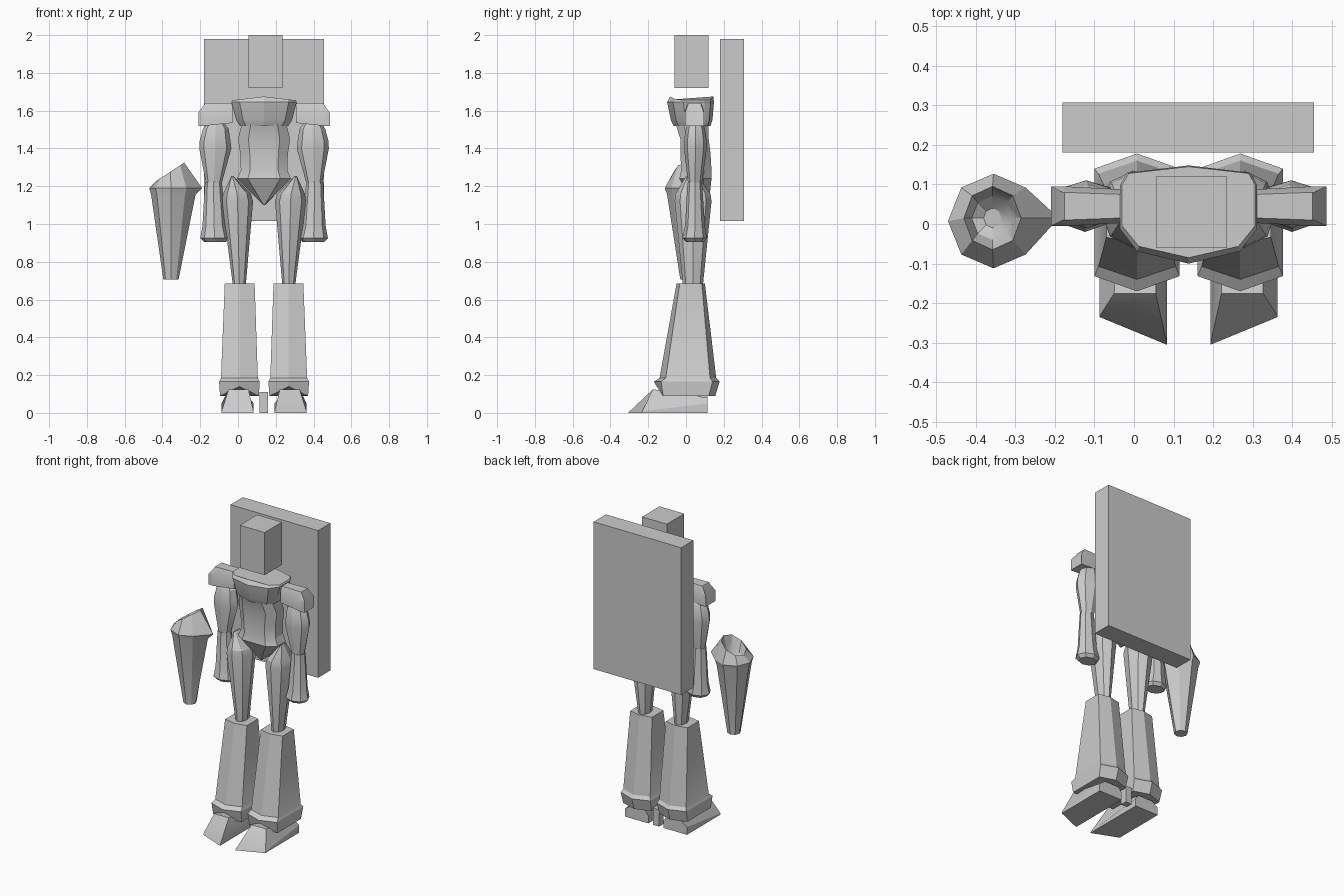
import bpy, bmesh, math

if "Cube" in bpy.data.objects:
    bpy.data.objects.remove(bpy.data.objects["Cube"])

MID = 0.138  # symmetry plane of the figure
grey = bpy.data.materials.new("plain grey")
grey.diffuse_color = (0.6, 0.6, 0.6, 1)
grey.use_nodes = True
grey.node_tree.nodes["Principled BSDF"].inputs["Base Color"].default_value = grey.diffuse_color

OCT = [(math.cos(math.radians(a)), math.sin(math.radians(a))) for a in range(0, 360, 45)]
BLOCK = [(1, -.5), (1, .5), (.6, 1), (-.6, 1), (-1, .5), (-1, -.5), (-.6, -1), (.6, -1)]
HEX = [(1, -.78), (1, .78), (0, 1), (-1, .78), (-1, -.78), (0, -1)]
RECT = [(1, -1), (1, 1), (-1, 1), (-1, -1)]


def ring(shape, z, x0, x1, y0, y1):
    """Cross-section scaled to the given limits at height z."""
    return [((x0 + x1) / 2 + u * (x1 - x0) / 2, (y0 + y1) / 2 + v * (y1 - y0) / 2, z)
            for u, v in shape]


def loft(name, rings, mirror=False):
    """Skin the rings, cap both ends; optionally add the mirrored twin."""
    for side in ((1, -1) if mirror else (1,)):
        bm = bmesh.new()
        loops = [[bm.verts.new((x if side == 1 else 2 * MID - x, y, z)) for x, y, z in r]
                 for r in rings]
        n = len(loops[0])
        for a, b in zip(loops, loops[1:]):
            for i in range(n):
                j = (i + 1) % n
                bm.faces.new((a[i], a[j], b[j], b[i]))
        bm.faces.new(loops[0][::-1])
        bm.faces.new(loops[-1])
        bmesh.ops.remove_doubles(bm, verts=bm.verts[:], dist=0.0005)
        bmesh.ops.recalc_face_normals(bm, faces=bm.faces[:])
        mesh = bpy.data.meshes.new(name)
        bm.to_mesh(mesh)
        bm.free()
        mesh.materials.append(grey)
        suffix = ("_right" if side == 1 else "_left") if mirror else ""
        ob = bpy.data.objects.new(name + suffix, mesh)
        bpy.context.collection.objects.link(ob)
        bpy.ops.object.select_all(action='DESELECT')
        ob.select_set(True)
        bpy.context.view_layer.objects.active = ob
        bpy.ops.object.shade_smooth_by_angle(angle=math.radians(25))


def stack(name, shape, rows, mirror=False):
    loft(name, [ring(shape, *r) for r in rows], mirror)


# Head block, back panel and small block between the heels
stack("head", RECT, [(1.72, .055, .235, -.06, .12), (2.0, .055, .235, -.06, .12)])
stack("back_panel", RECT, [(1.015, -.18, .455, .18, .307), (1.98, -.18, .455, .18, .307)])
stack("heel_block", RECT, [(0, .115, .16, .07, .115), (.11, .115, .16, .07, .115)])

# Chest: faceted plate with a raised centre line
CHEST = [(1, -.3), (1, .6), (.9, .85), (0, 1), (-.9, .85), (-1, .6),
         (-1, -.3), (-.75, -.75), (0, -1), (.75, -.75)]
chest = [ring(CHEST, 1.52, .01, .266, -.065, .13), ring(CHEST, 1.55, -.01, .286, -.08, .14),
         ring(CHEST, 1.645, -.035, .311, -.1, .148)]
top = ring(CHEST, 1.66, -.03, .306, -.085, .145)
chest.append([(x, y, 1.655 + .02 * (1 - abs(x - MID) / .17)) for x, y, z in top])
loft("chest", chest)

# Abdomen with pointed crotch
stack("abdomen", BLOCK, [
    (1.1, .133, .143, .04, .12), (1.24, -.005, .281, -.035, .135), (1.285, .015, .261, -.025, .135),
    (1.37, .012, .264, -.03, .13), (1.45, .0, .276, -.03, .12), (1.53, .02, .256, -.055, .12)])

# Shoulder pads: tapered bars running out from the chest
PAD = [(0, 1.53), (.0, 1.60), (.015, 1.64), (.085, 1.64), (.1, 1.60), (.1, 1.53)]
loft("shoulder_pad", [[(x, .045 + (y - .05) * s, z if z > 1.53 else low) for y, z in PAD]
                      for x, s, low in ((-.03, .85, 1.535), (-.175, 1.0, 1.52))]
     + [[(-.21 if z < 1.62 else -.18, .045 + (y - .05), z - .01) for y, z in PAD]], True)

# Arms
stack("upper_arm", OCT, [
    (1.22, -.17, -.085, .01, .085), (1.40, -.205, -.035, -.01, .11),
    (1.44, -.203, -.04, -.01, .11), (1.505, -.185, -.05, .0, .1), (1.53, -.165, -.07, .01, .09)], True)
stack("forearm", OCT, [
    (.905, -.18, -.065, .0, .095), (.925, -.2, -.047, -.02, .11), (.99, -.188, -.065, -.005, .1),
    (1.22, -.175, -.085, .008, .085)], True)

# Thighs with an off-centre peak
thigh = [ring(OCT, .66, -.025, .04, -.015, .088), ring(OCT, 1.12, -.085, .08, -.06, .135),
         ring(OCT, 1.16, -.078, .068, -.055, .13), ring(OCT, 1.255, -.035, -.025, .0, .06)]
loft("thigh", thigh, True)

# Flared shins with a hem that lifts at the front
hem = [ring(HEX, .09, -.095, .11, -.155, .155), ring(HEX, .165, -.1, .115, -.17, .178)]
hem[0] = [(x, y, .14 if y < -.14 else z) for x, y, z in hem[0]]
loft("shin", hem + [ring(HEX, .185, -.09, .105, -.14, .16),
                    ring(HEX, .685, -.07, .088, -.05, .1)], True)

# Feet: slanted toe, sloping instep and narrower top
loft("foot", [
    [(.083, -.305, 0), (.083, .115, 0), (-.087, .115, 0), (-.087, -.235, 0)],
    [(.083, -.303, .004), (.083, .115, .05), (-.087, .115, .05), (-.087, -.233, .008)],
    [(.055, -.175, .125), (.06, .115, .08), (-.045, .115, .08), (-.05, -.175, .125)]], True)

# Separate tapered gauntlet with a slanted rim and hollow top
def slanted(x0, x1, y0, y1, drop):
    return [(x, y, 1.325 - .66 * (-.285 - x) - drop)
            for x, y, z in ring(OCT, 0, x0, x1, y0, y1)]

outer = ring(OCT, 1.19, -.47, -.24, -.112, .127)
outer[0] = (-.19, .015, 1.19)
lower = ring(OCT, 1.155, -.46, -.25, -.1, .115)
lower[0] = (-.225, .01, 1.155)
loft("gauntlet", [ring(OCT, .705, -.395, -.315, -.03, .05), lower, outer,
                  slanted(-.43, -.285, -.065, .095, 0), slanted(-.41, -.305, -.04, .07, .07),
                  slanted(-.38, -.335, -.01, .04, .1)])
